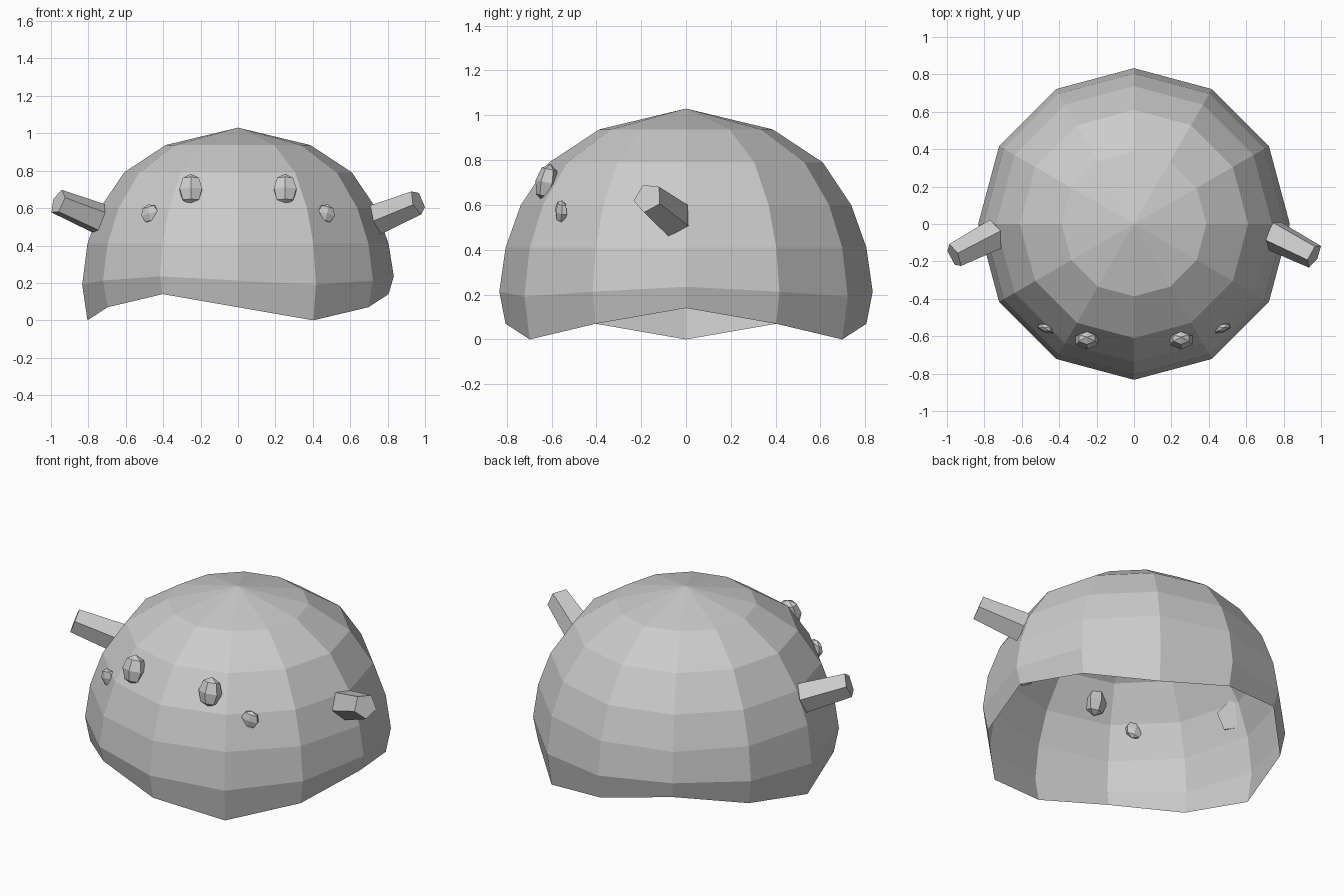
import bpy, bmesh
from math import cos, sin, pi, radians
from mathutils import Vector, Matrix, Euler

if "Cube" in bpy.data.objects:
    bpy.data.objects.remove(bpy.data.objects["Cube"])


def add_object(name, bm):
    bmesh.ops.recalc_face_normals(bm, faces=bm.faces)
    mesh = bpy.data.meshes.new(name)
    bm.to_mesh(mesh)
    bm.free()
    obj = bpy.data.objects.new(name, mesh)
    bpy.context.collection.objects.link(obj)
    return obj


def bridge(bm, a, b):
    for i in range(len(a)):
        j = (i + 1) % len(a)
        bm.faces.new((a[i], a[j], b[j], b[i]))


# Open dome body with a wavy hem: (radius, height, wave amplitude)
def dome():
    profile = [(0.805, 0.07, 0.07), (0.833, 0.213, 0.022), (0.805, 0.41, 0),
               (0.737, 0.60, 0), (0.61, 0.79, 0), (0.387, 0.937, 0)]
    bm = bmesh.new()
    rings = []
    for r, z, wave in profile:
        rings.append([bm.verts.new((r * cos(t), r * sin(t), z + wave * cos(3 * t)))
                      for t in (i * pi / 6 for i in range(12))])
    for a, b in zip(rings, rings[1:]):
        bridge(bm, a, b)
    apex = bm.verts.new((0, 0, 1.03))
    for i in range(12):
        bm.faces.new((rings[-1][i], rings[-1][(i + 1) % 12], apex))
    add_object("dome_body", bm)


# Tapered five-sided stub arm; phase turns the pentagon about its axis
def arm(name, side, phase):
    base = Vector((side * 0.738, -0.055, 0.54))
    tip = Vector((side * 0.962, -0.17, 0.632))
    n = (tip - base).normalized()
    u = (Vector((0, 1, 0)) - n * n.y).normalized()
    v = n.cross(u) * side
    bm = bmesh.new()
    rings = []
    for c, r in ((base, 0.087), (tip, 0.07)):
        rings.append([bm.verts.new(c + r * (u * cos(t) + v * sin(t)))
                      for t in (radians(phase + 72 * i) for i in range(5))])
    bridge(bm, *rings)
    for ring in rings:
        bm.faces.new(ring)
    add_object(name, bm)


# Faceted bead used for the eyes
def bead(name, loc, size, rot):
    bm = bmesh.new()
    m = (Matrix.Translation(loc) @ Euler([radians(a) for a in rot]).to_matrix().to_4x4()
         @ Matrix.Diagonal((*size, 1)))
    bmesh.ops.create_uvsphere(bm, u_segments=6, v_segments=4, radius=1, matrix=m)
    add_object(name, bm)


dome()
arm("arm_right", 1, -34)
arm("arm_left", -1, 5)
for s, label in ((1, "right"), (-1, "left")):
    bead("inner_eye_" + label, (s * 0.252, -0.622, 0.70), (0.07, 0.05, 0.085), (-12, 0, 0))
    bead("outer_eye_" + label, (s * 0.469, -0.557, 0.57), (0.055, 0.025, 0.052),
         (0, s * 15, s * 18))
